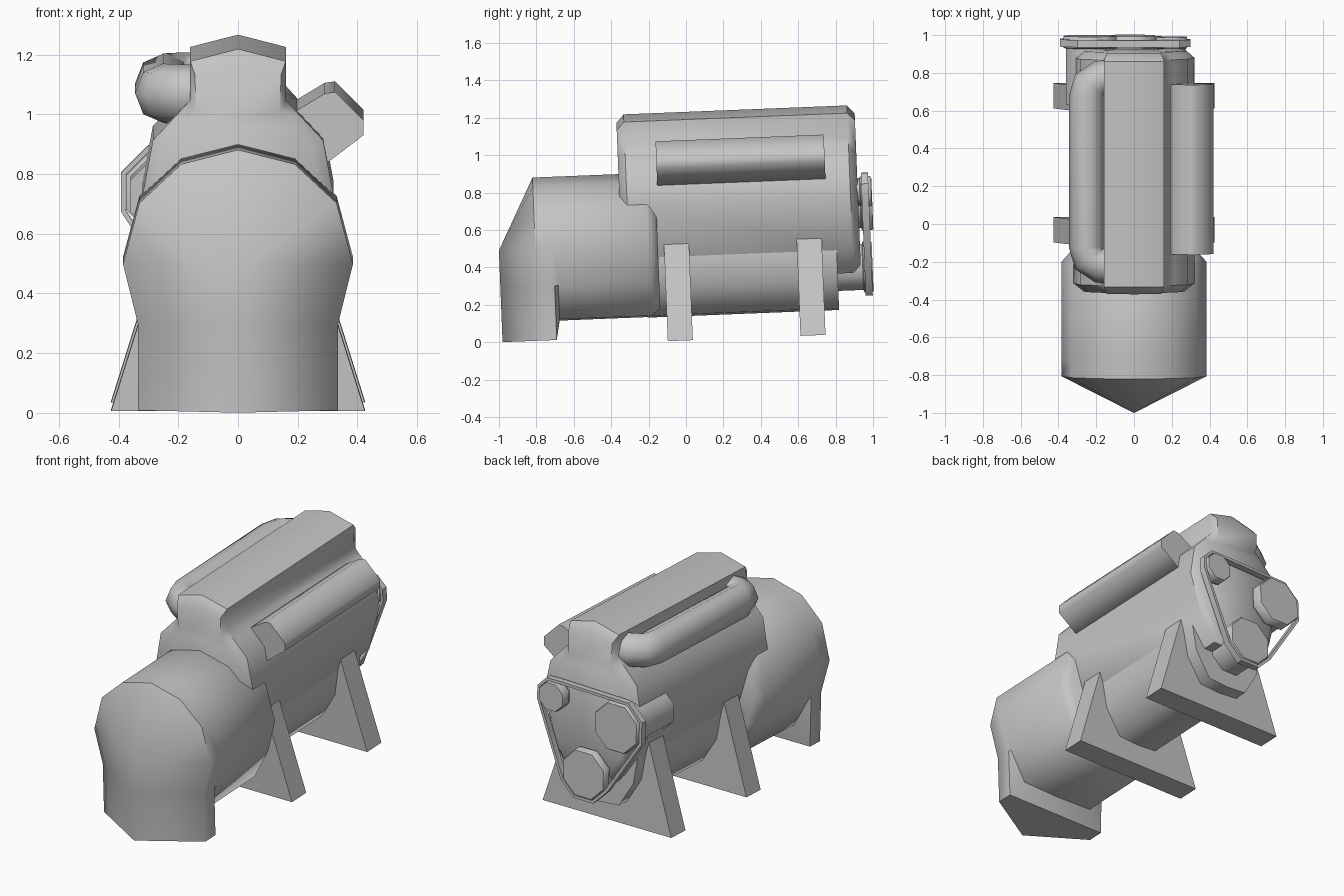
import bpy, bmesh, math
from mathutils import Matrix, Vector

if "Cube" in bpy.data.objects:
    bpy.data.objects.remove(bpy.data.objects["Cube"])

TILT = Matrix.Rotation(0.04, 4, 'X')   # whole engine leans slightly, rear end up
metal = bpy.data.materials.new("grey_metal")
metal.diffuse_color = (0.56, 0.56, 0.56, 1)
metal.use_nodes = True
metal.node_tree.nodes["Principled BSDF"].inputs["Base Color"].default_value = metal.diffuse_color


def finish(name, bm, angle):
    bmesh.ops.remove_doubles(bm, verts=bm.verts, dist=0.0005)
    bmesh.ops.dissolve_degenerate(bm, edges=bm.edges, dist=0.0005)
    bmesh.ops.recalc_face_normals(bm, faces=bm.faces)
    bm.transform(TILT)
    me = bpy.data.meshes.new(name)
    bm.to_mesh(me)
    bm.free()
    me.materials.append(metal)
    ob = bpy.data.objects.new(name, me)
    bpy.context.collection.objects.link(ob)
    bpy.ops.object.select_all(action='DESELECT')
    ob.select_set(True)
    bpy.context.view_layer.objects.active = ob
    bpy.ops.object.shade_smooth_by_angle(angle=math.radians(angle))
    return ob


def loft(name, rings, angle=60, closed=False, caps=(0, -1)):
    """Skin a list of equal-length point rings, capping the ends."""
    bm = bmesh.new()
    vs = [[bm.verts.new(p) for p in r] for r in rings]
    n = len(rings[0])
    pairs = list(zip(vs, vs[1:])) + ([(vs[-1], vs[0])] if closed else [])
    for a, b in pairs:
        for i in range(n):
            j = (i + 1) % n
            bm.faces.new((a[i], a[j], b[j], b[i]))
    if not closed:
        for k in caps:
            bm.faces.new(vs[k])
    return finish(name, bm, angle)


def mirrored(half):
    """Half outline from top centre to bottom centre, made whole."""
    return half + [(-x, z) for x, z in reversed(half) if x > 0]


def at(y, pts, inset=0.0, cz=0.75):
    """Place an outline at depth y, pulled in towards the axis by inset."""
    out = []
    for x, z in pts:
        d = Vector((x, z - cz))
        d *= 1 - inset / d.length if inset else 1
        out.append((d.x, y, cz + d.y))
    return out


def circle(x, z, r, n=8):
    return [(x + r * math.cos(math.tau * (i + .5) / n),
             z + r * math.sin(math.tau * (i + .5) / n)) for i in range(n)]


# Engine block with raised cover, chamfered at both ends
block = mirrored([(0, 1.231), (.16, 1.19), (.16, 1.06), (.205, 1.01), (.285, .925),
                  (.32, .74), (.245, .46), (.16, .335), (0, .335)])
loft("engine_block", [at(-.325, block, .045), at(-.285, block),
                      at(.91, block), at(.95, block, .045)], 45)

# Bell housing: wedge nose, deep front foot, shallower rear
top = [(0, .913), (.19, .865), (.33, .735), (.385, .53), (.335, .33)]
deep = mirrored(top + [(.335, .04), (0, .04)])
shallow = mirrored(top + [(.24, .15), (0, .143)])
nose = [(0, -.98, min(z, .53)) for x, z in deep]
loft("bell_housing", [nose, at(-.785, deep), at(-.69, deep), at(-.67, shallow),
                      at(-.18, shallow), at(-.13, shallow, .045, .53)], 62, caps=(-1,))

# Oil pan
pan = mirrored([(0, .5), (.235, .5), (.245, .46), (.22, .3), (.13, .15), (0, .14)])
loft("oil_pan", [at(-.2, pan), at(.825, pan)])

# Support legs
leg = [(.425, .01), (.24, .6), (-.24, .6), (-.425, .01)]
for name, y in (("front_leg", -.03), ("rear_leg", .68)):
    loft(name, [at(y - .067, leg), at(y + .067, leg)])

# Slanted side box
box = [(.15, .99), (.29, 1.075), (.325, 1.08), (.42, .985), (.42, .935),
       (.295, .84), (.15, .92)]
loft("side_box", [at(-.12, box), at(.78, box)], 88)

# Side pipe bending into the cover at both ends
path = [(-.1, -.18), (-.18, -.175), (-.235, -.14), (-.25, -.08)]
path += [(x, .64 - y) for x, y in reversed(path)]
rings = []
for i, (x, y) in enumerate(path):
    a, b = path[max(i - 1, 0)], path[min(i + 1, len(path) - 1)]
    t = Vector((b[0] - a[0], b[1] - a[1])).normalized()
    rings.append([(x + .095 * math.cos(k * math.tau / 8) * t.y,
                   y - .095 * math.cos(k * math.tau / 8) * t.x,
                   1.075 + .1 * math.sin(k * math.tau / 8)) for k in range(8)])
loft("side_pipe", rings)

# Pulleys with their shafts: name, x, z, radius, shaft start, face
pulleys = [("alternator", -.234, .7, .152, .66, 1.025),
           ("crank_pulley", -.02, .365, .148, .78, 1.013),
           ("idler_pulley", .2, .768, .088, .9, 1.022)]
for name, x, z, r, y0, y1 in pulleys:
    c, rim, shaft = circle(x, z, r), circle(x, z, r * .96), circle(x, z, r * .9)
    loft(name, [at(y0, shaft), at(.96, shaft), at(.965, c),
                at(y1 - .008, c), at(y1, rim)], 50)


# Belt wrapped round the pulleys
def hull(pts):
    def half(ps):
        h = []
        for p in ps:
            while len(h) > 1 and ((h[-1][0] - h[-2][0]) * (p[1] - h[-2][1])
                                  - (h[-1][1] - h[-2][1]) * (p[0] - h[-2][0])) <= 1e-7:
                h.pop()
            h.append(p)
        return h[:-1]
    pts = sorted(pts)
    return half(pts) + half(pts[::-1])


path = hull([p for _, x, z, r, _, _ in pulleys for p in circle(x, z, r + .002)])
sections = []
for i, p in enumerate(path):
    p, a, b = Vector(p), Vector(path[i - 1]), Vector(path[(i + 1) % len(path)])
    t = ((p - a).normalized() + (b - p).normalized()).normalized()
    o = p + Vector((t.y, -t.x)) * .017
    sections.append([(p.x, .97, p.y), (o.x, .97, o.y), (o.x, 1.008, o.y), (p.x, 1.008, p.y)])
loft("belt", sections, 35, closed=True)
